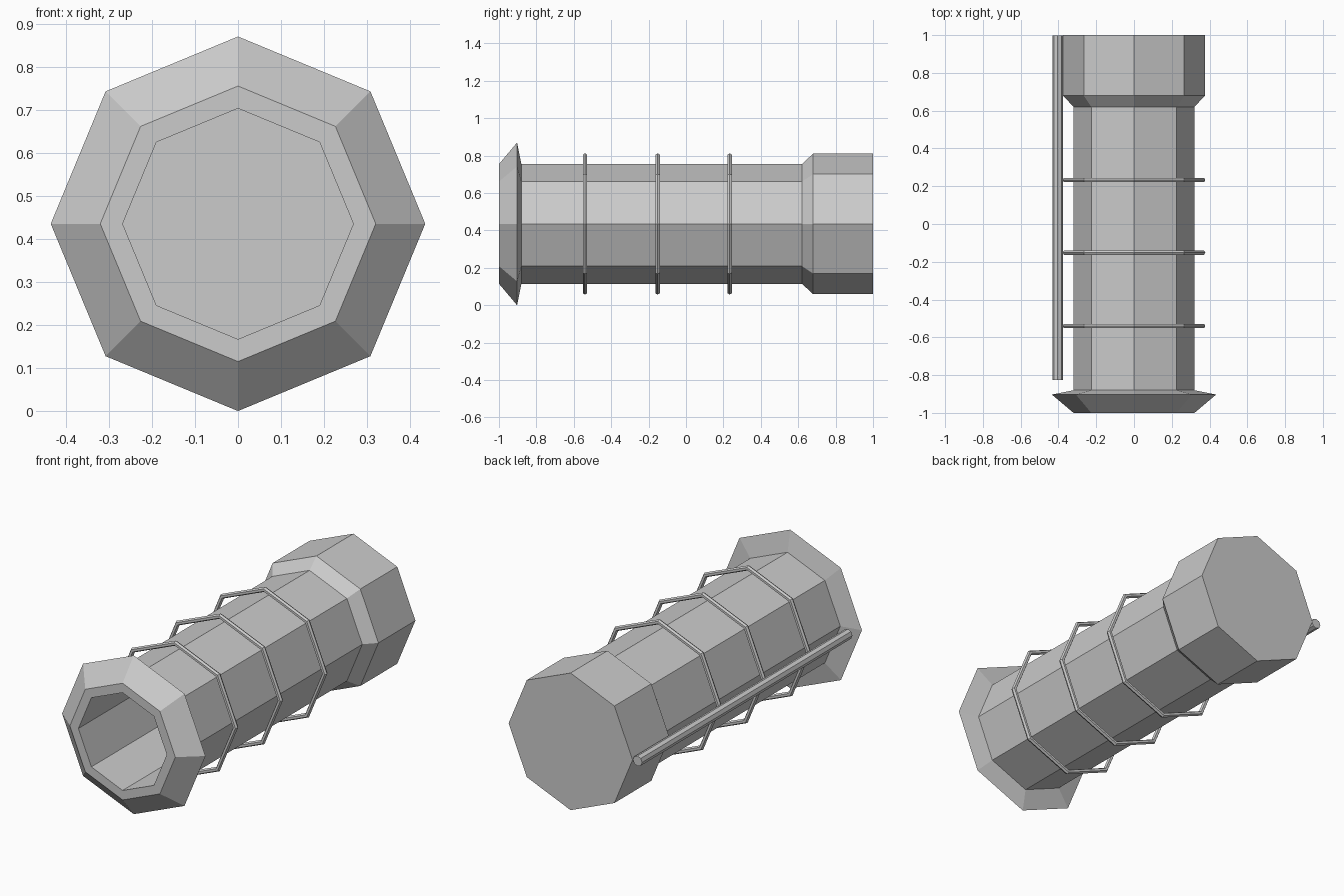
import bpy, bmesh
from math import sin, cos, pi

if "Cube" in bpy.data.objects:
    bpy.data.objects.remove(bpy.data.objects["Cube"])

ZC = 0.435   # height of the long axis
SIDES = 8


def lathe(name, profile, x=0.0, closed=False, sides=SIDES):
    """Revolve (radius, y) points about a y-parallel axis; cap the ends unless closed."""
    bm = bmesh.new()
    rings = []
    for r, y in profile:
        rings.append([bm.verts.new((x + r * cos(2 * pi * i / sides), y,
                                    ZC + r * sin(2 * pi * i / sides)))
                      for i in range(sides)])
    pairs = list(zip(rings, rings[1:]))
    if closed:
        pairs.append((rings[-1], rings[0]))
    else:
        bm.faces.new(rings[0])
        bm.faces.new(rings[-1])
    for a, b in pairs:
        for i in range(sides):
            j = (i + 1) % sides
            bm.faces.new((a[i], a[j], b[j], b[i]))
    bmesh.ops.recalc_face_normals(bm, faces=bm.faces)
    mesh = bpy.data.meshes.new(name)
    bm.to_mesh(mesh)
    bm.free()
    obj = bpy.data.objects.new(name, mesh)
    bpy.context.collection.objects.link(obj)
    return obj


# Hollow barrel: bore floor, mouth, flared flange, body and wider rear cap
lathe("barrel", [(0.268, 0.62), (0.268, -1.0), (0.32, -1.0), (0.435, -0.903),
                 (0.32, -0.88), (0.32, 0.62), (0.376, 0.68), (0.376, 1.0)])

# Thin hoops standing slightly off the body
for n, y in enumerate((-0.54, -0.152, 0.233)):
    section = [(0.364 + 0.0135 * cos(k * pi / 3), y + 0.0135 * sin(k * pi / 3))
               for k in range(6)]
    lathe(f"hoop_{n + 1}", section, closed=True)

# Long rod along the left side
lathe("side_rod", [(0.028, -0.825), (0.028, 0.997)], x=-0.404)
